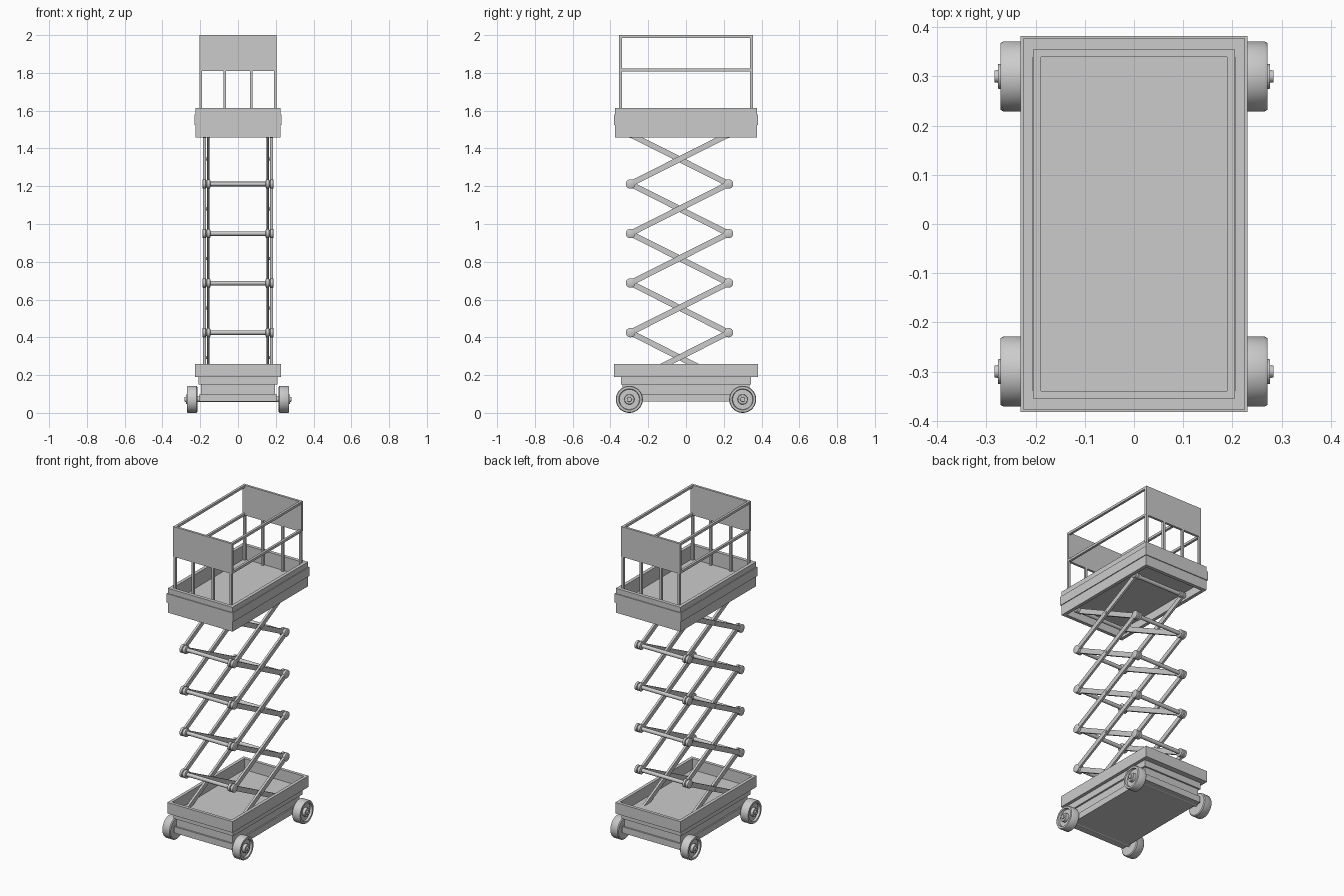
import bpy, bmesh, math
from mathutils import Vector

if "Cube" in bpy.data.objects:
    bpy.data.objects.remove(bpy.data.objects["Cube"])


def finish(name, bm, smooth=False):
    bmesh.ops.recalc_face_normals(bm, faces=bm.faces)
    me = bpy.data.meshes.new(name)
    bm.to_mesh(me)
    bm.free()
    ob = bpy.data.objects.new(name, me)
    bpy.context.collection.objects.link(ob)
    if smooth:
        bpy.ops.object.select_all(action='DESELECT')
        ob.select_set(True)
        bpy.context.view_layer.objects.active = ob
        bpy.ops.object.shade_smooth_by_angle(angle=math.radians(35))
    return ob


def skin(bm, rings):
    """Bridge equal-length rings of points and cap both ends."""
    vs = [[bm.verts.new(p) for p in r] for r in rings]
    n = len(vs[0])
    for a, b in zip(vs, vs[1:]):
        for i in range(n):
            j = (i + 1) % n
            bm.faces.new((a[i], a[j], b[j], b[i]))
    bm.faces.new(vs[0][::-1])
    bm.faces.new(vs[-1])


def stepped_tray(name, levels):
    """Rectangular body from (half x, half y, z) levels."""
    bm = bmesh.new()
    skin(bm, [[(-x, -y, z), (x, -y, z), (x, y, z), (-x, y, z)] for x, y, z in levels])
    return finish(name, bm)


def add_box(bm, lo, hi):
    skin(bm, [[(lo[0], lo[1], z), (hi[0], lo[1], z), (hi[0], hi[1], z), (lo[0], hi[1], z)]
              for z in (lo[2], hi[2])])


def lathe_x(bm, profile, y, z, segs=32):
    """Turn (x, radius) points about a line parallel to x."""
    skin(bm, [[(x, y + r * math.cos(2 * math.pi * i / segs), z + r * math.sin(2 * math.pi * i / segs))
               for i in range(segs)] for x, r in profile])


# Chassis with open tray on top
stepped_tray("base", [
    (.205, .345, .06), (.205, .345, .10), (.197, .335, .10), (.197, .335, .15),
    (.208, .345, .15), (.208, .345, .19), (.228, .38, .19), (.228, .38, .26),
    (.208, .36, .26), (.208, .36, .19)])

# Platform, hollow above and below, with a raised band
stepped_tray("platform", [
    (.205, .355, 1.51), (.205, .355, 1.459), (.226, .377, 1.459), (.226, .377, 1.523),
    (.231, .382, 1.523), (.231, .382, 1.58), (.226, .377, 1.58), (.226, .377, 1.613),
    (.205, .355, 1.613), (.205, .355, 1.525)])

# Wheels with recessed rim and stepped hub, plus axles
R = .0715
for fb, y in (("front", -.3), ("rear", .3)):
    for side, s in (("left", -1), ("right", 1)):
        bm = bmesh.new()
        prof = [(.215, .055), (.215, .066), (.220, R), (.265, R), (.271, .068), (.271, .056),
                (.258, .053), (.258, .027), (.276, .025), (.276, .013), (.284, .012)]
        lathe_x(bm, [(s * x, r) for x, r in prof], y, R, 40)
        finish(f"{fb}_{side}_wheel", bm, True)
    bm = bmesh.new()
    lathe_x(bm, [(-.23, .014), (.23, .014)], y, R, 20)
    finish(f"{fb}_axle", bm, True)

# Scissor stages: two crossing arms on each side
YF, YB, Z0, DZ = -.294, .225, .163, .2622
HW = .015
for k in range(5):
    za, zb = Z0 + k * DZ, Z0 + (k + 1) * DZ
    bm = bmesh.new()
    for s in (-1, 1):
        for x0, x1, ya, yb in ((.170, .184, YF, YB), (.150, .164, YB, YF)):
            a, b = Vector((0, ya, za)), Vector((0, yb, zb))
            d = (b - a).normalized()
            n = Vector((0, -d.z, d.y)) * HW
            skin(bm, [[Vector((s * x, 0, 0)) + p for p in (a + n, b + n, b - n, a - n)]
                      for x in (x0, x1)])
        # centre pivot pin
        lathe_x(bm, [(s * .15, .008), (s * .186, .008)], (YF + YB) / 2, (za + zb) / 2, 12)
    finish(f"scissor_stage_{k + 1}", bm)

# Cross rods with pivot bosses at every joint level
for k in range(1, 6):
    z = Z0 + k * DZ
    boss = .025 if k < 5 else .018
    for end, y in (("front", YF), ("rear", YB)):
        bm = bmesh.new()
        lathe_x(bm, [(-.184, .012), (.184, .012)], y, z, 20)
        for s in (-1, 1):
            lathe_x(bm, [(s * .146, boss * .7), (s * .149, boss), (s * .164, boss), (s * .166, boss * .75),
                         (s * .169, boss * .75), (s * .171, boss), (s * .186, boss), (s * .189, boss * .8)],
                    y, z, 24)
        finish(f"{end}_cross_rod_{k}", bm, True)

# Guard rail: posts, side rails, end panels
X, Y, H = .197, .347, .0075
bm = bmesh.new()
for sy in (-1, 1):
    for x, top in ((-X, 2), (-.07, 1.815), (.07, 1.815), (X, 2)):
        add_box(bm, (x - H, sy * Y - H, 1.52), (x + H, sy * Y + H, top))
finish("guard_posts", bm)

bm = bmesh.new()
for sx in (-1, 1):
    for z in (1.815, 2 - H):
        add_box(bm, (sx * X - H, -Y, z - H), (sx * X + H, Y, z + H))
finish("side_rails", bm)

for name, sy in (("front_panel", -1), ("rear_panel", 1)):
    bm = bmesh.new()
    add_box(bm, (-.205, sy * Y - H, 1.81), (.205, sy * Y + H, 2))
    finish(name, bm)
